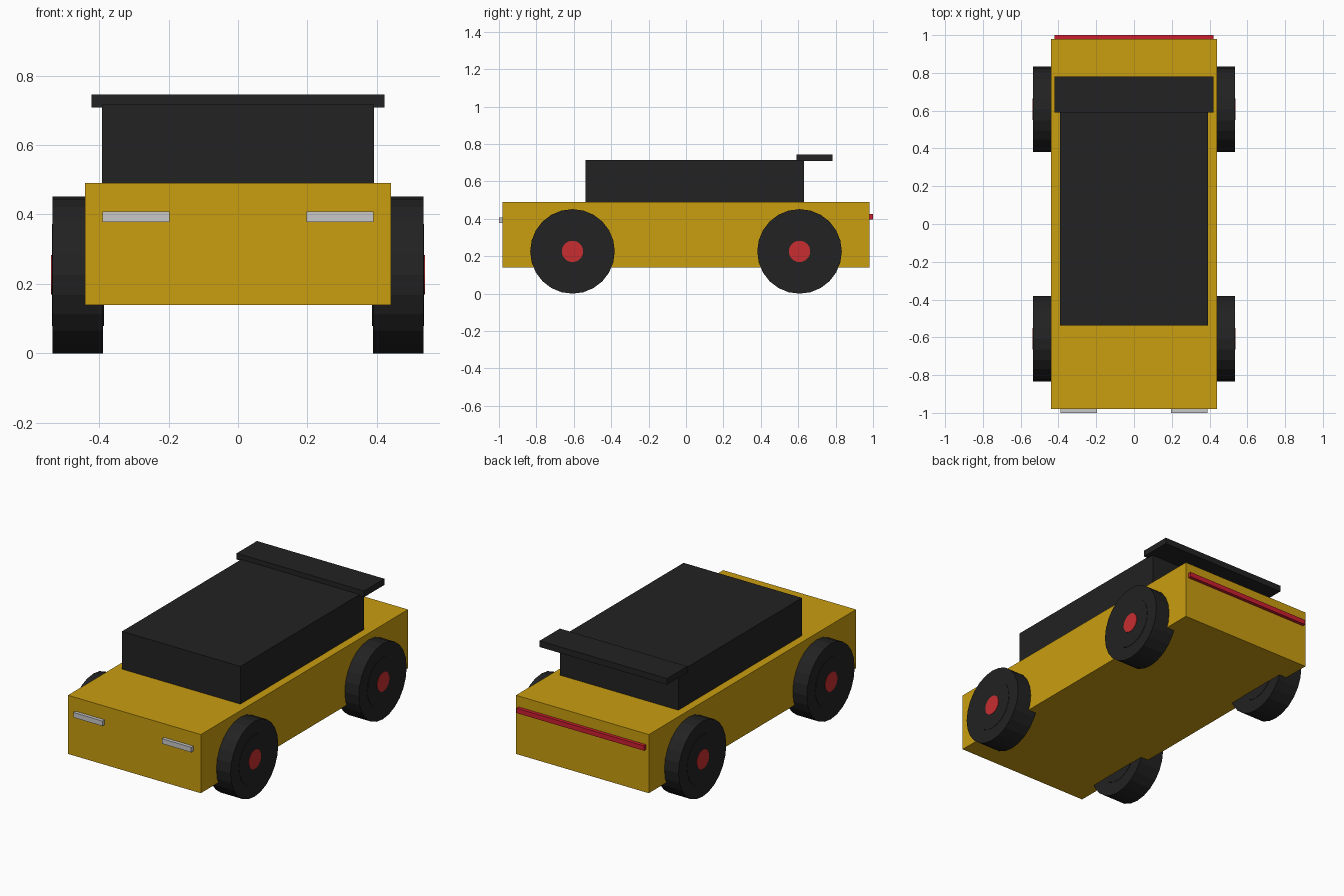
import bpy
from math import pi

if "Cube" in bpy.data.objects:
    bpy.data.objects.remove(bpy.data.objects["Cube"], do_unlink=True)


def material(name, rgb):
    mat = bpy.data.materials.new(name)
    mat.use_nodes = True
    mat.diffuse_color = (*rgb, 1)
    mat.node_tree.nodes["Principled BSDF"].inputs["Base Color"].default_value = (*rgb, 1)
    return mat


yellow = material("golden yellow", (0.59, 0.34, 0.005))
black = material("soft black", (0.016, 0.016, 0.016))
red = material("hub red", (0.58, 0.027, 0.03))
tail_red = material("tail light red", (0.60, 0.014, 0.028))
silver = material("headlight silver", (0.58, 0.58, 0.58))


def box(name, low, high, mat):
    """Box spanning two opposite corners."""
    centre = [(a + b) / 2 for a, b in zip(low, high)]
    bpy.ops.mesh.primitive_cube_add(size=1, location=centre)
    obj = bpy.context.object
    obj.name = name
    obj.scale = [b - a for a, b in zip(low, high)]
    bpy.ops.object.transform_apply(location=False, rotation=False, scale=True)
    obj.data.materials.append(mat)


def disc(name, centre, radius, width, mat):
    """Cylinder lying along the axle."""
    bpy.ops.mesh.primitive_cylinder_add(vertices=24, radius=radius, depth=width,
                                        location=centre, rotation=(0, pi / 2, 0))
    obj = bpy.context.object
    obj.name = name
    obj.data.materials.append(mat)


# Body, cabin and rear wing
box("body", (-0.44, -0.98, 0.139), (0.44, 0.98, 0.49), yellow)
box("cabin", (-0.392, -0.537, 0.49), (0.392, 0.632, 0.716), black)
box("spoiler", (-0.422, 0.59, 0.708), (0.422, 0.782, 0.745), black)

# Lights
box("tail_light", (-0.422, 0.97, 0.396), (0.422, 1.0, 0.425), tail_red)
box("left_headlight", (0.197, -1.0, 0.378), (0.39, -0.97, 0.408), silver)
box("right_headlight", (-0.39, -1.0, 0.378), (-0.197, -0.97, 0.408), silver)

# Wheels: tyre, raised rim and hub at each corner
for side, sx in (("left", 1), ("right", -1)):
    for end, sy in (("front", -1), ("rear", 1)):
        centre = (sx * 0.461, sy * 0.607, 0.226)
        disc(f"{end}_{side}_tyre", centre, 0.226, 0.145, black)
        disc(f"{end}_{side}_rim", centre, 0.147, 0.149, black)
        disc(f"{end}_{side}_hub", centre, 0.057, 0.154, red)
